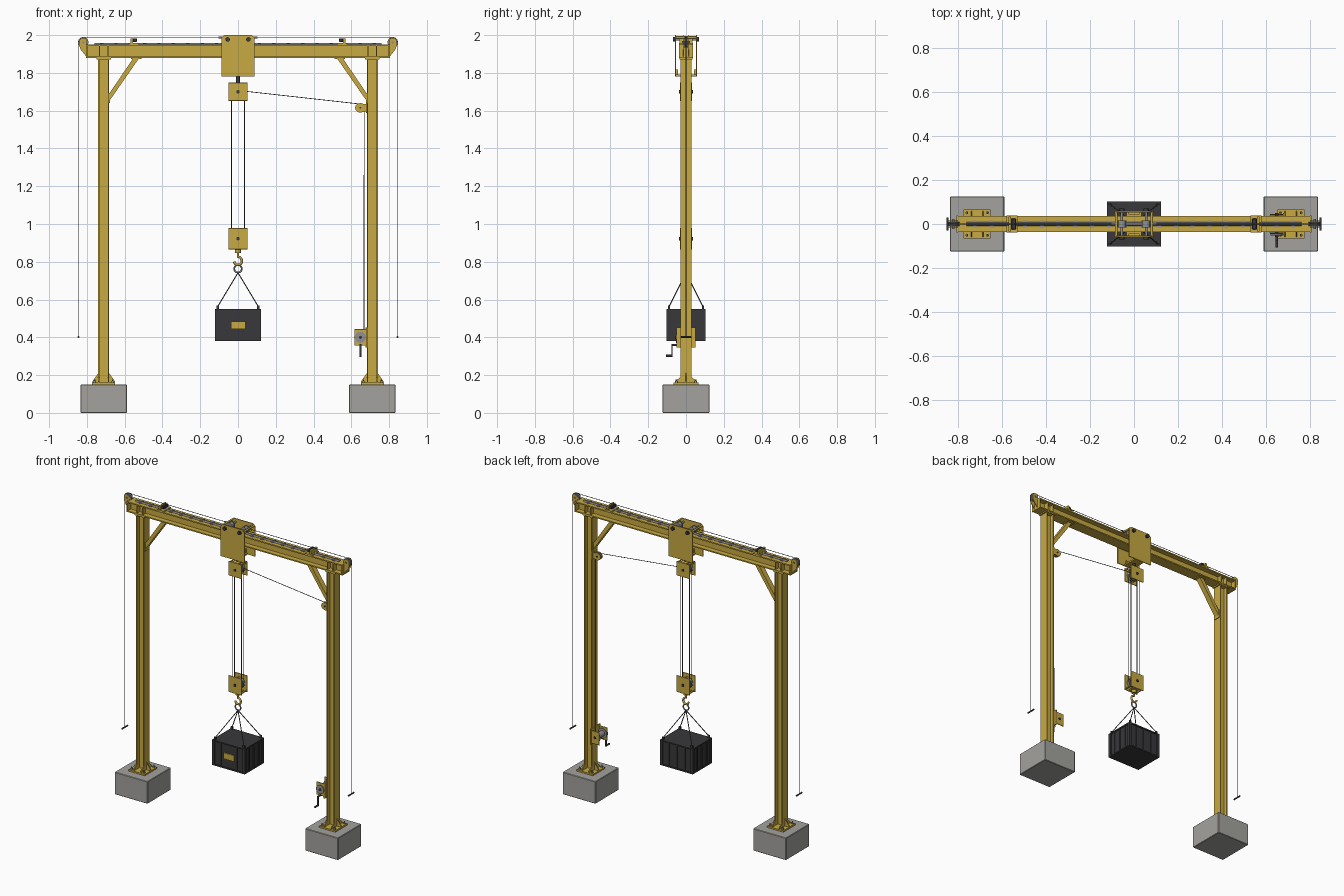
import bpy, bmesh, math
from mathutils import Vector, Matrix

if "Cube" in bpy.data.objects:
    bpy.data.objects.remove(bpy.data.objects["Cube"])


def mat(name, c):
    m = bpy.data.materials.new(name)
    m.diffuse_color = (*c, 1)
    m.use_nodes = True
    m.node_tree.nodes["Principled BSDF"].inputs["Base Color"].default_value = m.diffuse_color
    return m


YEL = mat("yellow_paint", (0.58, 0.40, 0.055))
DARK = mat("dark_paint", (0.04, 0.04, 0.043))
CONC = mat("concrete", (0.37, 0.365, 0.345))
STEEL = mat("steel", (0.28, 0.28, 0.29))
ROPE = mat("rope", (0.09, 0.09, 0.09))


def finish(name, bm, m, smooth=False):
    bmesh.ops.recalc_face_normals(bm, faces=bm.faces)
    for f in bm.faces:
        f.smooth = smooth and len(f.verts) == 4
    me = bpy.data.meshes.new(name)
    bm.to_mesh(me)
    bm.free()
    me.materials.append(m)
    ob = bpy.data.objects.new(name, me)
    bpy.context.collection.objects.link(ob)
    return ob


def box(name, c, s, m=YEL, bevel=0):
    bm = bmesh.new()
    bmesh.ops.create_cube(bm, size=1, matrix=Matrix.Translation(c) @ Matrix.Diagonal((*s, 1)))
    if bevel:
        bmesh.ops.bevel(bm, geom=bm.edges[:], offset=bevel, segments=1, affect='EDGES')
    return finish(name, bm, m)


def cyl(name, a, b, r, m=STEEL, n=16):
    a, b = Vector(a), Vector(b)
    d = b - a
    bm = bmesh.new()
    M = Matrix.Translation((a + b) / 2) @ d.to_track_quat('Z', 'Y').to_matrix().to_4x4()
    bmesh.ops.create_cone(bm, cap_ends=True, segments=n, radius1=r, radius2=r, depth=d.length, matrix=M)
    return finish(name, bm, m, True)


def prism(name, pts, axis, t0, t1, m=YEL):
    put = {'x': lambda p, t: (t, p[0], p[1]), 'y': lambda p, t: (p[0], t, p[1]),
           'z': lambda p, t: (p[0], p[1], t)}[axis]
    bm = bmesh.new()
    f = bm.faces.new([bm.verts.new(put(p, t0)) for p in pts])
    r = bmesh.ops.extrude_face_region(bm, geom=[f])
    v = [e for e in r['geom'] if isinstance(e, bmesh.types.BMVert)]
    bmesh.ops.translate(bm, verts=v, vec=Vector(put((0, 0), t1 - t0)))
    return finish(name, bm, m)


def lathe(name, prof, c, m=STEEL):
    # closed (radius, y) profile spun about the y axis
    bm = bmesh.new()
    vs = [bm.verts.new((c[0] + r, c[1] + y, c[2])) for r, y in prof]
    es = [bm.edges.new((vs[i], vs[(i + 1) % len(vs)])) for i in range(len(vs))]
    bmesh.ops.spin(bm, geom=vs + es, cent=c, axis=(0, 1, 0), angle=math.tau, steps=28, use_merge=True)
    bmesh.ops.remove_doubles(bm, verts=bm.verts, dist=1e-5)
    return finish(name, bm, m)


def sheave(name, c, r, w, m=STEEL):
    h, b = w / 2, r * 0.15
    return lathe(name, [(b, -h), (r, -h), (r, -h * .7), (r * .82, -h * .25), (r * .82, h * .25),
                        (r, h * .7), (r, h), (b, h)], c, m)


def tube(name, pts, r, m=ROPE, cyclic=False):
    cu = bpy.data.curves.new(name, 'CURVE')
    cu.dimensions, cu.bevel_depth, cu.bevel_resolution, cu.use_fill_caps = '3D', r, 2, True
    s = cu.splines.new('POLY')
    s.points.add(len(pts) - 1)
    for p, q in zip(s.points, pts):
        p.co = (*q, 1)
    s.use_cyclic_u = cyclic
    tmp = bpy.data.objects.new(name, cu)
    me = bpy.data.meshes.new_from_object(tmp)
    bpy.data.objects.remove(tmp)
    me.materials.append(m)
    me.shade_smooth()
    ob = bpy.data.objects.new(name, me)
    bpy.context.collection.objects.link(ob)
    return ob


def i_profile(w, h, tf, tw):
    # flanges of width w at both ends of depth h (second coordinate)
    a, b, c, t = w / 2, h / 2, h / 2 - tf, tw / 2
    return [(-a, -b), (a, -b), (a, -c), (t, -c), (t, c), (a, c), (a, b), (-a, b), (-a, c), (-t, c), (-t, -c), (-a, -c)]


BX = 0.711
for s, side in ((-1, "left"), (1, "right")):
    cx = s * BX
    # footing, base plate, anchor bolts and gussets
    box(side + "_footing", (cx, 0, .075), (.246, .25, .15), CONC, .003)
    box(side + "_base_plate", (cx, 0, .155), (.122, .13, .01))
    for i in (-1, 1):
        for j in (-1, 1):
            p = (cx + i * .047, j * .051)
            cyl(side + "_anchor_nut", (*p, .16), (*p, .168), .007, STEEL, 6)
            cyl(side + "_anchor_stud", (*p, .16), (*p, .177), .0035, STEEL, 10)
        x0 = cx + i * .029
        prism(side + "_flange_gusset", [(x0, .16), (x0 + i * .03, .16), (x0 + i * .03, .168), (x0, .21)], 'y', -.003, .003)
        for k in (-1, 1):
            xg = cx + k * .026
            prism(side + "_edge_gusset", [(i * .03, .16), (i * .058, .16), (i * .058, .166), (i * .03, .19)],
                  'x', xg - .003, xg + .003)
    # column: flanges face left and right
    prism(side + "_column", [(q + cx, p) for p, q in i_profile(.06, .058, .006, .006)], 'z', .16, 1.872)
    box(side + "_cap_plate", (cx, 0, 1.876), (.075, .07, .008))
    # knee brace with end pads
    prism(side + "_knee_brace", [(s * .682, 1.65), (s * .682, 1.69), (s * .553, 1.88), (s * .522, 1.88)], 'y', -.018, .018)
    box(side + "_brace_foot_pad", (s * .680, 0, 1.667), (.006, .05, .055))
    box(side + "_brace_top_pad", (s * .538, 0, 1.877), (.055, .05, .006))
    # beam stiffeners and end plate
    for dx in (-.022, .022):
        for j in (-1, 1):
            box(side + "_beam_stiffener", (cx + dx, j * .0185, 1.915), (.005, .031, .056))
    box(side + "_beam_end_plate", (s * .801, 0, 1.915), (.006, .076, .072))
    # end stop with rubber buffer
    box(side + "_stop_base", (s * .553, 0, 1.954), (.05, .076, .007))
    box(side + "_stop_post", (s * .563, 0, 1.968), (.012, .07, .028))
    box(side + "_stop_buffer", (s * .546, 0, 1.973), (.022, .05, .02), DARK, .003)
    # travel rope pulley
    for y in (-.014, .014):
        prism(side + "_pulley_bracket", [(s * x, z) for x, z in ((.80, 1.882), (.80, 1.972), (.807, 1.984), (.83, 1.984),
              (.84, 1.972), (.841, 1.945), (.834, 1.925))], 'y', y - .002, y + .002)
    sheave(side + "_travel_pulley", (s * .819, 0, 1.962), .027, .016)
    cyl(side + "_travel_pulley_pin", (s * .819, -.022, 1.962), (s * .819, .022, 1.962), .006, STEEL)
    arc = [(s * (.819 + .026 * math.cos(a)), 0, 1.962 + .026 * math.sin(a)) for a in [i * math.pi / 16 for i in range(8, -1, -1)]]
    tube(side + "_travel_rope", [(s * .09, 0, 1.988)] + arc + [(s * .845, 0, .405)], .0018)
    cyl(side + "_pull_handle", (s * .845, -.03, .402), (s * .845, .03, .402), .005, DARK, 12)

# runway beam, rail and clips
prism("runway_beam", [(p, q + 1.915) for p, q in i_profile(.074, .07, .008, .006)], 'x', -.8, .8)
prism("rail", [(-.009, 1.95), (.009, 1.95), (.009, 1.953), (.005, 1.959), (-.005, 1.959), (-.009, 1.953)], 'x', -.76, .76, STEEL)
for i in range(20):
    for j in (-1, 1):
        box("rail_clip", (-.722 + i * .076, j * .012, 1.9525), (.018, .009, .005), STEEL)

# trolley: side plates, axles, wheels, crossbars
for j in (-1, 1):
    prism("trolley_side_plate", [(-.088, 1.782), (.088, 1.782), (.088, 1.985), (.073, 2), (-.073, 2), (-.088, 1.985)],
          'y', j * .053, j * .059)
    for x in (-.055, .055):
        cyl("axle_cap", (x, j * .059, 1.977), (x, j * .07, 1.977), .012, DARK)
    box("trolley_bracket_leg", (0, j * .048, 1.80), (.05, .01, .036))
for x in (-.055, .055):
    cyl("trolley_axle", (x, -.064, 1.977), (x, .064, 1.977), .006)
    cyl("trolley_wheel", (x, -.011, 1.977), (x, .011, 1.977), .018, STEEL, 24)
    for y in (-.014, .014):
        cyl("wheel_flange", (x, y - .003, 1.977), (x, y + .003, 1.977), .022, STEEL, 24)
for x in (-.08, .08):
    cyl("trolley_tie_rod", (x, -.055, 1.988), (x, .055, 1.988), .006, YEL)
    cyl("rope_anchor", (x * .95, 0, 1.988), (x * 1.28, 0, 1.988), .005)
box("trolley_cross_plate", (0, 0, 1.787), (.07, .118, .01))
cyl("suspension_pin", (0, 0, 1.74), (0, 0, 1.80), .01, DARK)


# pulley blocks
def block(name, z, h):
    for j in (-1, 1):
        box(name + "_cheek", (0, j * .03, z), (.102, .005, h), YEL, .0015)
        sheave(name + "_sheave", (0, j * .013, z), .037, .02)
        cyl(name + "_pin_head", (0, j * .032, z), (0, j * .038, z), .009, DARK, 12)
    cyl(name + "_pin", (0, -.034, z), (0, .034, z), .007)
    for x in (-.043, .043):
        cyl(name + "_spacer", (x, -.03, z + h * .42 * (1 if name[0] == "u" else -1)),
            (x, .03, z + h * .42 * (1 if name[0] == "u" else -1)), .004, YEL, 10)


block("upper_block", 1.70, .096)
box("upper_block_bridge", (0, 0, 1.745), (.045, .06, .008))
block("lower_block", .922, .112)
box("lower_block_bridge", (0, 0, .869), (.045, .06, .008))
for x in (-.035, .035):
    for y in (-.013, .013):
        cyl("hoist_rope", (x, y, .922), (x, y, 1.70), .002, ROPE, 8)

# hook, ring and slings
cyl("hook_swivel", (0, 0, .846), (0, 0, .868), .015, YEL)
angs = [math.radians(90 - i * 13) for i in range(21)]
tube("hook", [(0, 0, .85), (0, 0, .832)] + [(.021 * math.cos(a), 0, .805 + .021 * math.sin(a)) for a in angs], .0065, YEL)
tube("lifting_ring", [(.02 * math.cos(i * math.tau / 28), 0, .763 + .02 * math.sin(i * math.tau / 28)) for i in range(28)],
     .0045, STEEL, True)

# load crate with ribs, lugs and blank plate
box("crate_body", (0, 0, .465), (.232, .19, .166), DARK)
box("crate_lid", (0, 0, .5465), (.244, .204, .008), DARK)
box("crate_bottom", (0, 0, .384), (.244, .204, .008), DARK)
for i in (-1, 1):
    for x in (-.06, 0, .06):
        if i > 0 or x:
            box("crate_rib", (x, i * .097, .465), (.008, .006, .16), DARK)
    for y in (-.05, 0, .05):
        box("crate_side_rib", (i * .118, y, .465), (.006, .008, .16), DARK)
    for j in (-1, 1):
        box("crate_corner_post", (i * .113, j * .093, .465), (.018, .018, .166), DARK)
        box("crate_lug", (i * .108, j * .09, .559), (.014, .008, .02), DARK)
        cyl("sling", (i * .108, j * .09, .562), (0, 0, .742), .0028, ROPE, 8)
box("crate_plate", (.002, -.1, .465), (.078, .006, .04))

# deflector pulley on right column
PX, PZ = .648, 1.615
for y in (.003, .023):
    prism("deflector_cheek", [(.683, PZ - .02), (.683, PZ + .02)] +
          [(PX + .028 * math.cos(a), PZ + .025 * math.sin(a)) for a in [math.radians(60 + i * 24) for i in range(11)]],
          'y', y - .002, y + .002)
sheave("deflector_pulley", (PX, .013, PZ), .023, .016)
cyl("deflector_pin", (PX, -.003, PZ), (PX, .03, PZ), .005, DARK, 12)
box("deflector_pad", (.681, .008, PZ), (.006, .044, .055))
tube("lead_rope", [(.01, .013, 1.706), (PX, .013, PZ + .02), (PX + .013, .013, PZ + .016), (PX + .02, .013, PZ),
                   (.667, .013, .41)], .002)

# hand winch
box("winch_back_plate", (.679, 0, .40), (.008, .1, .105))
for y in (-.043, .043):
    box("winch_cheek", (.648, y, .40), (.064, .005, .088), YEL, .002)
lathe("winch_drum", [(.005, -.038), (.033, -.038), (.033, -.033), (.019, -.033), (.019, .033), (.033, .033),
                     (.033, .038), (.005, .038)], (.648, 0, .40))
cyl("winch_gear", (.648, -.053, .40), (.648, -.046, .40), .029, STEEL, 24)
cyl("winch_shaft", (.648, -.058, .40), (.648, .05, .40), .008, DARK)
cyl("crank_shaft", (.648, -.075, .36), (.648, -.04, .36), .006, DARK)
box("crank_arm", (.648, -.073, .331), (.01, .005, .068), DARK)
cyl("crank_handle", (.648, -.107, .302), (.648, -.072, .302), .006, DARK)
